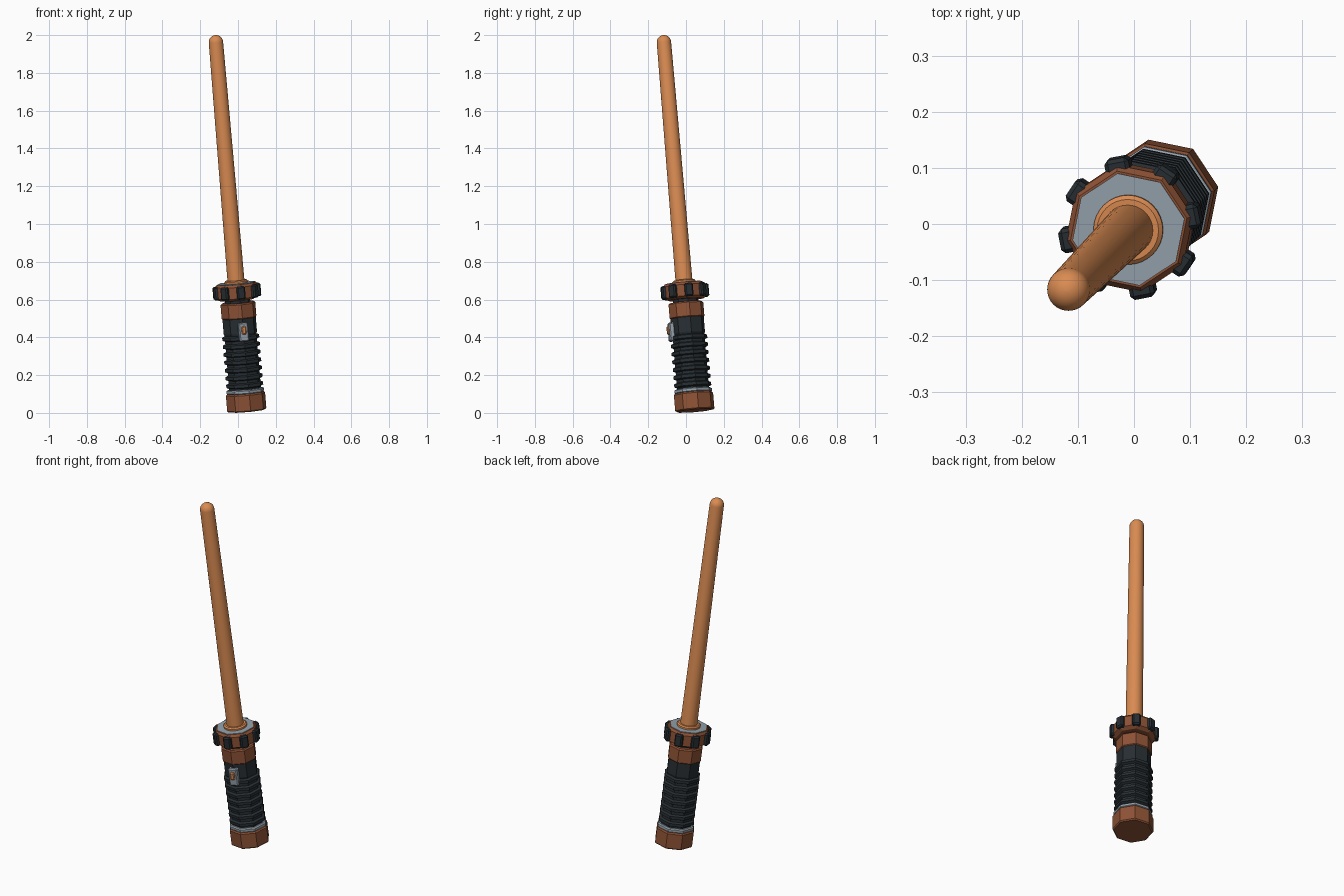
import bpy
import bmesh
from math import cos, sin, pi, radians
from mathutils import Matrix, Vector

old = bpy.data.objects.get("Cube")
if old:
    bpy.data.objects.remove(old, do_unlink=True)


def material(name, rgb):
    m = bpy.data.materials.new(name)
    m.use_nodes = True
    m.diffuse_color = (*rgb, 1)
    m.node_tree.nodes["Principled BSDF"].inputs["Base Color"].default_value = (*rgb, 1)
    return m


ORANGE = material("blade orange", (0.70, 0.26, 0.085))
BROWN = material("copper brown", (0.27, 0.085, 0.036))
BLACK = material("grip black", (0.02, 0.027, 0.032))
SILVER = material("silver grey", (0.30, 0.36, 0.41))

# Leaning frame: local z runs up the weapon, local x points at a corner
AXIS = Vector((-0.084, -0.084, 1))
TILT = Vector((0, 0, 1)).rotation_difference(AXIS).to_matrix().to_4x4()
FRAME = Matrix.Translation((0.047, 0.047, 0.012)) @ TILT @ Matrix.Rotation(radians(11), 4, "Z")


def finish(name, bm, mat, smooth=False):
    bmesh.ops.recalc_face_normals(bm, faces=bm.faces)
    bm.transform(FRAME)
    mesh = bpy.data.meshes.new(name)
    bm.to_mesh(mesh)
    bm.free()
    mesh.materials.append(mat)
    ob = bpy.data.objects.new(name, mesh)
    bpy.context.collection.objects.link(ob)
    if smooth:
        bpy.context.view_layer.objects.active = ob
        ob.select_set(True)
        bpy.ops.object.shade_smooth_by_angle(angle=radians(35))
        ob.select_set(False)
    return ob


def turned(name, profile, mat, sides=8, smooth=False):
    """Stack rings of (radius, height) into a closed solid."""
    bm = bmesh.new()
    rings = [[bm.verts.new((r * cos(2 * pi * i / sides), r * sin(2 * pi * i / sides), h))
              for i in range(sides)] for r, h in profile]
    for low, high in zip(rings, rings[1:]):
        for i in range(sides):
            j = (i + 1) % sides
            bm.faces.new((low[i], low[j], high[j], high[i]))
    bm.faces.new(rings[0][::-1])
    bm.faces.new(rings[-1])
    return finish(name, bm, mat, smooth)


def block(name, size, radius, height, angle, mat, bevel):
    """Bevelled box pointing outwards at the given angle round the axis."""
    bm = bmesh.new()
    bmesh.ops.create_cube(bm, size=1, matrix=Matrix.Diagonal((*size, 1)))
    bmesh.ops.bevel(bm, geom=bm.edges[:], offset=bevel, segments=1, affect="EDGES")
    bm.transform(Matrix.Rotation(angle, 4, "Z") @ Matrix.Translation((radius, 0, height)))
    return finish(name, bm, mat)


# Pommel and its silver ring
turned("pommel", [(0.1, 0), (0.106, 0.006), (0.106, 0.088), (0.1, 0.095)], BROWN)
turned("pommel_ring", [(0.095, 0.094), (0.102, 0.099), (0.102, 0.112), (0.095, 0.117)], SILVER)

# Ribbed grip with a plain upper section
grip = [(0.086, 0.11)]
for k in range(7):
    h = 0.138 + k * 0.042
    grip += [(0.086, h - 0.014), (0.1, h - 0.008), (0.1, h + 0.008), (0.086, h + 0.014)]
grip += [(0.09, 0.415), (0.09, 0.495)]
turned("grip", grip, BLACK)

# Upper band and neck
turned("upper_band", [(0.088, 0.492), (0.094, 0.498), (0.094, 0.57), (0.088, 0.577)], BROWN)
turned("neck", [(0.068, 0.57), (0.068, 0.605)], BLACK)

# Collar, top plate and blade socket
turned("collar", [(0.095, 0.592), (0.116, 0.604), (0.116, 0.665), (0.106, 0.678)], BROWN)
turned("collar_plate", [(0.102, 0.676), (0.102, 0.681)], SILVER)
turned("blade_socket", [(0.062, 0.678), (0.062, 0.69), (0.055, 0.696)], ORANGE, 32, True)

# Knobs on the collar corners
for k in range(8):
    block(f"collar_knob_{k + 1}", (0.03, 0.044, 0.07), 0.112, 0.635, k * pi / 4, BLACK, 0.007)

# Switch on the front corner of the grip
block("switch_plate", (0.03, 0.052, 0.1), 0.09, 0.425, -pi / 2, SILVER, 0.006)
block("switch_button", (0.02, 0.024, 0.044), 0.104, 0.435, -pi / 2, ORANGE, 0.005)

# Tapered blade with a round tip
TIP_R, TIP_Z = 0.038, 1.964
blade = [(0.045, 0.68)]
blade += [(TIP_R * cos(a), TIP_Z + TIP_R * sin(a)) for a in (k * pi / 16 for k in range(8))]
blade.append((0.001, TIP_Z + TIP_R))
turned("blade", blade, ORANGE, 32, True)
